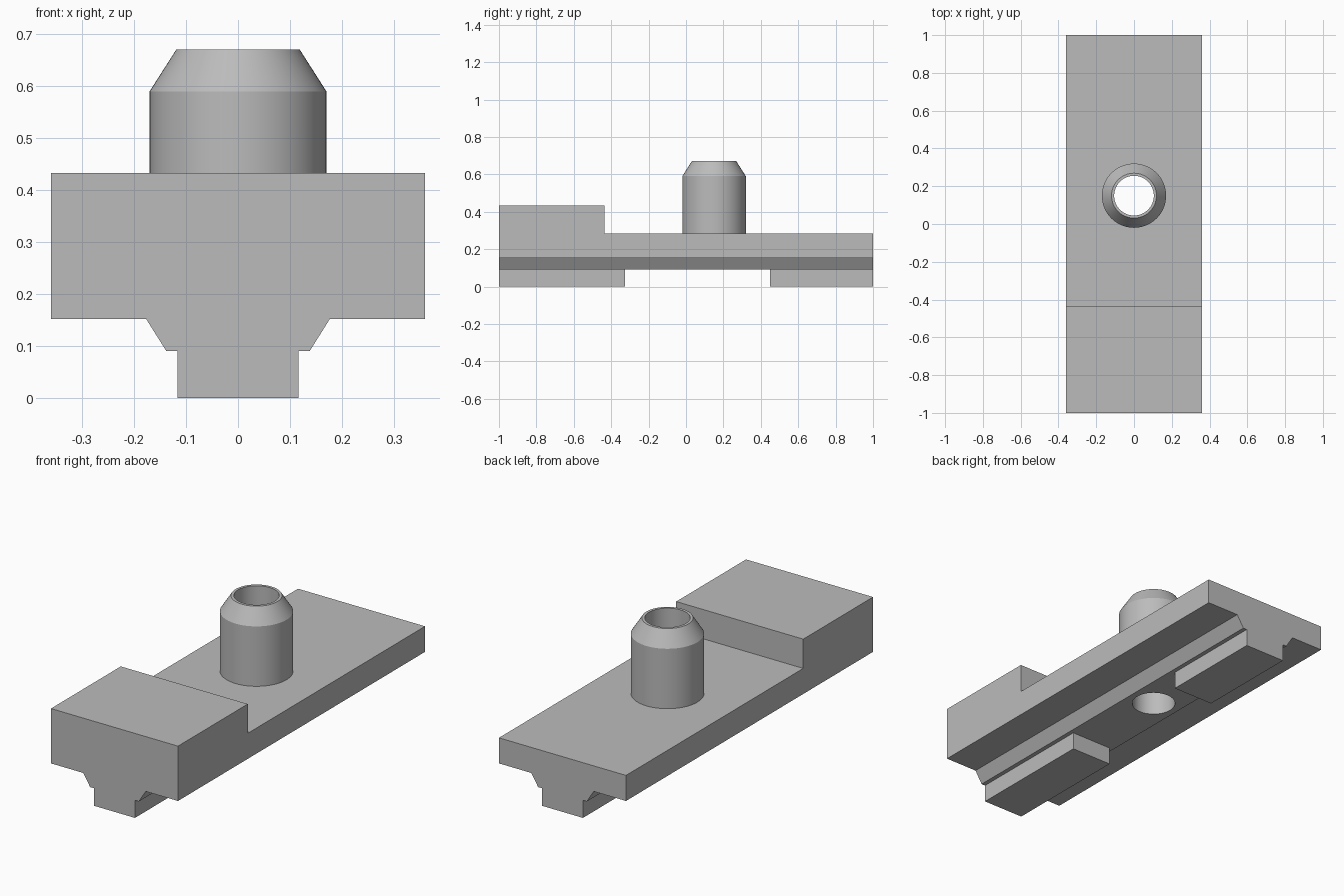
import bpy, bmesh, math
from mathutils import Matrix, Vector

cube = bpy.data.objects.get("Cube")
if cube:
    bpy.data.objects.remove(cube)

HALF_W, BORE, BOSS_Y = 0.36, 0.105, 0.15
DECK, SLAB, RAIL = 0.283, 0.152, 0.09

grey = bpy.data.materials.new("plain grey")
grey.use_nodes = True
colour = (0.5, 0.5, 0.5, 1)
grey.diffuse_color = colour
grey.node_tree.nodes["Principled BSDF"].inputs["Base Color"].default_value = colour


def finish(name, bm):
    bmesh.ops.recalc_face_normals(bm, faces=bm.faces)
    mesh = bpy.data.meshes.new(name)
    bm.to_mesh(mesh)
    bm.free()
    mesh.materials.append(grey)
    obj = bpy.data.objects.new(name, mesh)
    bpy.context.collection.objects.link(obj)
    return obj


def extrude(name, points, offset):
    """Extrude a flat outline along the offset vector."""
    bm = bmesh.new()
    face = bm.faces.new([bm.verts.new(p) for p in points])
    new = bmesh.ops.extrude_face_region(bm, geom=[face])["geom"]
    bmesh.ops.translate(bm, vec=Vector(offset),
                        verts=[v for v in new if isinstance(v, bmesh.types.BMVert)])
    return finish(name, bm)


def box_key(name, y0, y1):
    w = 0.116
    return extrude(name, [(-w, y0, 0), (w, y0, 0), (w, y0, RAIL), (-w, y0, RAIL)],
                   (0, y1 - y0, 0))


# Stepped slab, from its side outline
side = [(-1, SLAB), (1, SLAB), (1, DECK), (-0.435, DECK), (-0.435, 0.433), (-1, 0.433)]
slab = extrude("stepped_slab", [(-HALF_W, y, z) for y, z in side], (2 * HALF_W, 0, 0))

# Tapered rail under the slab
taper = [(-0.138, RAIL), (0.138, RAIL), (0.177, SLAB), (-0.177, SLAB)]
rail = extrude("tapered_rail", [(x, -1, z) for x, z in taper], (0, 2, 0))

# Locating keys at both ends of the rail
box_key("front_key", -1, -0.325)
box_key("back_key", 0.45, 1)

# Bore through slab and rail
bm = bmesh.new()
bmesh.ops.create_cone(bm, cap_ends=True, segments=64, radius1=BORE, radius2=BORE,
                      depth=2, matrix=Matrix.Translation((0, BOSS_Y, 0)))
cutter = finish("bore_cutter", bm)
cutter.hide_render = True
cutter.hide_viewport = True
cutter.display_type = 'WIRE'
for part in (slab, rail):
    mod = part.modifiers.new("bore", 'BOOLEAN')
    mod.operation, mod.solver, mod.object = 'DIFFERENCE', 'EXACT', cutter

# Hollow chamfered boss, spun from its section
section = [(BORE, DECK), (0.17, DECK), (0.17, 0.59), (0.119, 0.67), (BORE, 0.67)]
bm = bmesh.new()
verts = [bm.verts.new((r, BOSS_Y, z)) for r, z in section]
edges = [bm.edges.new((v, verts[i - 1])) for i, v in enumerate(verts)]
bmesh.ops.spin(bm, geom=verts + edges, cent=(0, BOSS_Y, 0), axis=(0, 0, 1),
               angle=math.tau, steps=64, use_merge=True)
bmesh.ops.remove_doubles(bm, verts=bm.verts, dist=1e-5)
boss = finish("hollow_boss", bm)

# Smooth the round surfaces, keep the corners sharp
for obj in (boss, slab, rail):
    bpy.ops.object.select_all(action='DESELECT')
    obj.select_set(True)
    bpy.context.view_layer.objects.active = obj
    if obj is not boss:
        bpy.ops.object.modifier_apply(modifier="bore")
    bpy.ops.object.shade_smooth_by_angle(angle=math.radians(25))
bpy.data.objects.remove(cutter)
